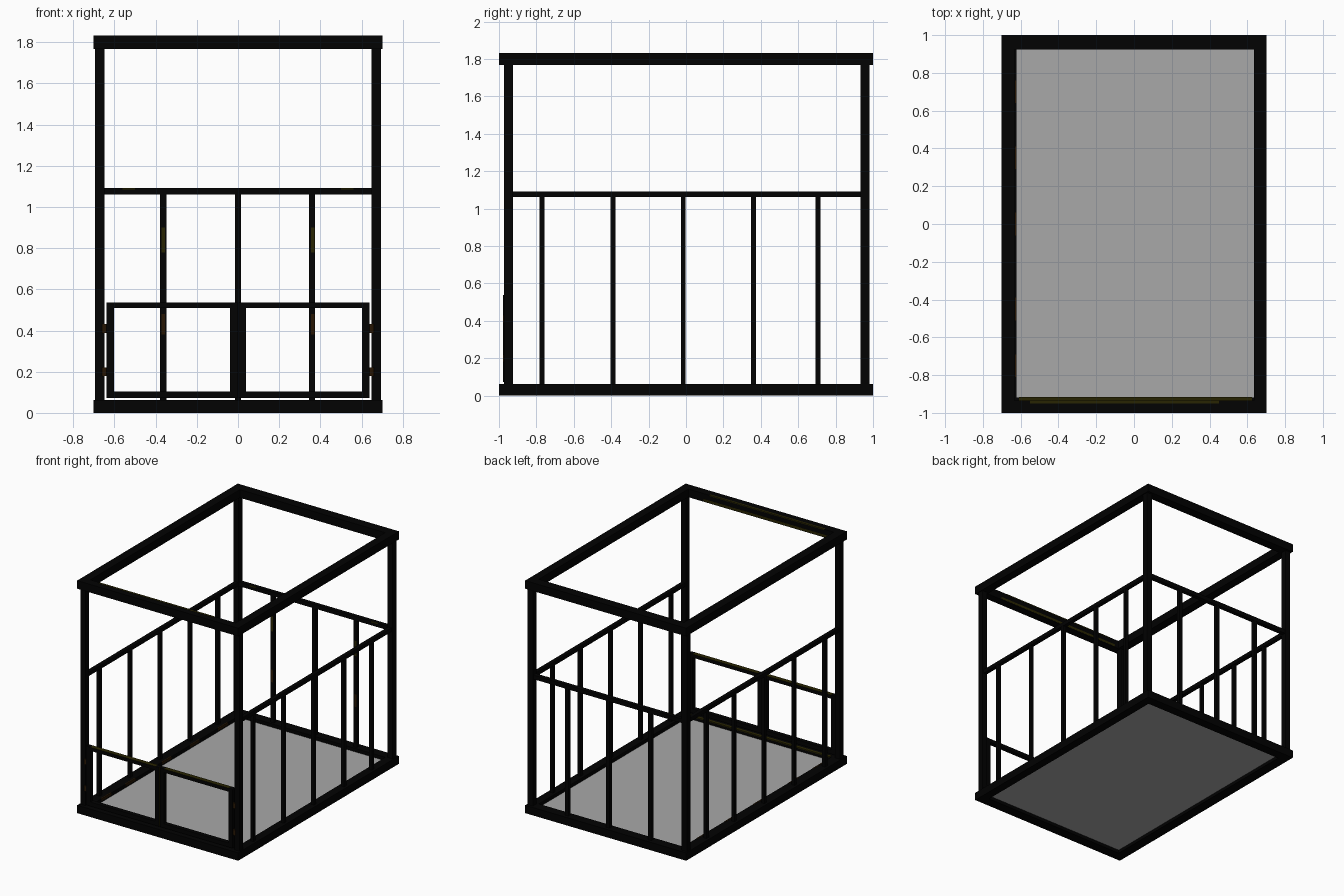
import bpy, bmesh, math

if "Cube" in bpy.data.objects:
    bpy.data.objects.remove(bpy.data.objects["Cube"])


def mat(name, col):
    m = bpy.data.materials.new(name)
    m.diffuse_color = (*col, 1)
    m.use_nodes = True
    m.node_tree.nodes["Principled BSDF"].inputs["Base Color"].default_value = m.diffuse_color
    return m


BLACK = mat("black steel", (0.0005, 0.0005, 0.0005))
GREY = mat("grey floor", (0.395, 0.395, 0.395))
BROWN = mat("dark brown rust", (0.02, 0.008, 0.001))
OLIVE = mat("dark olive wear", (0.022, 0.018, 0.0005))


def finish(name, bm, m):
    me = bpy.data.meshes.new(name)
    bm.to_mesh(me)
    bm.free()
    me.materials.append(m)
    ob = bpy.data.objects.new(name, me)
    bpy.context.collection.objects.link(ob)
    return ob


def box(name, x0, x1, y0, y1, z0, z1, m=BLACK):
    bm = bmesh.new()
    bmesh.ops.create_cube(bm, size=1)
    for v in bm.verts:
        v.co = (x1 if v.co.x > 0 else x0,
                y1 if v.co.y > 0 else y0,
                z1 if v.co.z > 0 else z0)
    return finish(name, bm, m)


def wear(ob, axis, sign):
    # worn olive colour on the faces pointing along one axis
    ob.data.materials.append(OLIVE)
    for p in ob.data.polygons:
        if p.normal[axis] * sign > 0.9:
            p.material_index = 1


def ring(name, xl, xr, yf, yb, z0, z1):
    # rectangular beam frame, outer 1.4 x 2, given the inner edges
    box(name + "_left", -0.702, xl, -1, 1, z0, z1)
    box(name + "_right", xr, 0.702, -1, 1, z0, z1)
    box(name + "_front", xl, xr, -1, yf, z0, z1)
    box(name + "_back", xl, xr, yb, 1, z0, z1)


# base and top frames, floor sheet
ring("base_beam", -0.622, 0.635, -0.918, 0.925, 0, 0.062)
ring("top_beam", -0.632, 0.635, -0.935, 0.925, 1.768, 1.832)
box("floor", -0.63, 0.64, -0.93, 0.93, 0.025, 0.035, GREY)

# worn strips on the inner edges of the front and left beams
box("base_worn_strip", -0.61, 0.625, -0.938, -0.917, 0.056, 0.063, OLIVE)
box("top_worn_strip", -0.6, 0.5, -0.936, -0.934, 1.772, 1.79, OLIVE)
box("top_worn_edge", -0.55, 0.45, -0.95, -0.934, 1.826, 1.833, OLIVE)
for y in (-0.75, -0.45, 0.0, 0.35, 0.7):
    box("left_rust_patch", -0.63, -0.621, y - 0.06, y + 0.06, 0.045, 0.063, BROWN)

for s, side in ((-1, "left"), (1, "right")):
    def sbox(name, xa, xb, *r):
        # box given by distances from the centre plane
        return box(f"{name}_{side}", min(s * xa, s * xb), max(s * xa, s * xb), *r)

    # corner posts
    sbox("front_post", 0.649, 0.694, -0.972, -0.926, 0.06, 1.77)
    sbox("back_post", 0.649, 0.694, 0.934, 0.98, 0.06, 1.77)
    # side rail and balusters
    sbox("side_rail", 0.655, 0.685, -0.93, 0.94, 1.062, 1.092)
    for y in (-0.77, -0.39, -0.015, 0.36, 0.705):
        sbox("side_baluster", 0.657, 0.683, y - 0.013, y + 0.013, 0.06, 1.065)
    # gate leaf
    g = (-0.978, -0.943)
    sbox("gate_hinge_stile", 0.602, 0.638, *g, 0.073, 0.537)
    wear(sbox("gate_meeting_stile", 0.003, 0.038, *g, 0.073, 0.537), 0, -s)
    wear(sbox("gate_top_rail", 0.038, 0.602, *g, 0.509, 0.537), 2, 1)
    sbox("gate_bottom_rail", 0.038, 0.602, *g, 0.073, 0.105)
    # hinges
    for z in (0.2, 0.41):
        bm = bmesh.new()
        bmesh.ops.create_cone(bm, cap_ends=True, segments=12, radius1=0.016,
                              radius2=0.016, depth=0.042)
        h = finish(f"gate_hinge_{side}", bm, BROWN)
        h.location = (s * 0.648, -0.963, z)
    # worn patches on the back rail and balusters
    sbox("rail_worn_patch", 0.5, 0.56, 0.941, 0.946, 1.084, 1.0925, OLIVE)
    sbox("baluster_worn_patch", 0.355, 0.372, 0.942, 0.945, 0.78, 0.9, OLIVE)
    sbox("baluster_rust_patch", 0.355, 0.372, 0.942, 0.945, 0.38, 0.48, BROWN)

# back rail and balusters
box("back_rail", -0.65, 0.65, 0.942, 0.974, 1.06, 1.092)
for x in (-0.363, 0, 0.36):
    box("back_baluster", x - 0.015, x + 0.015, 0.943, 0.973, 0.06, 1.065)
